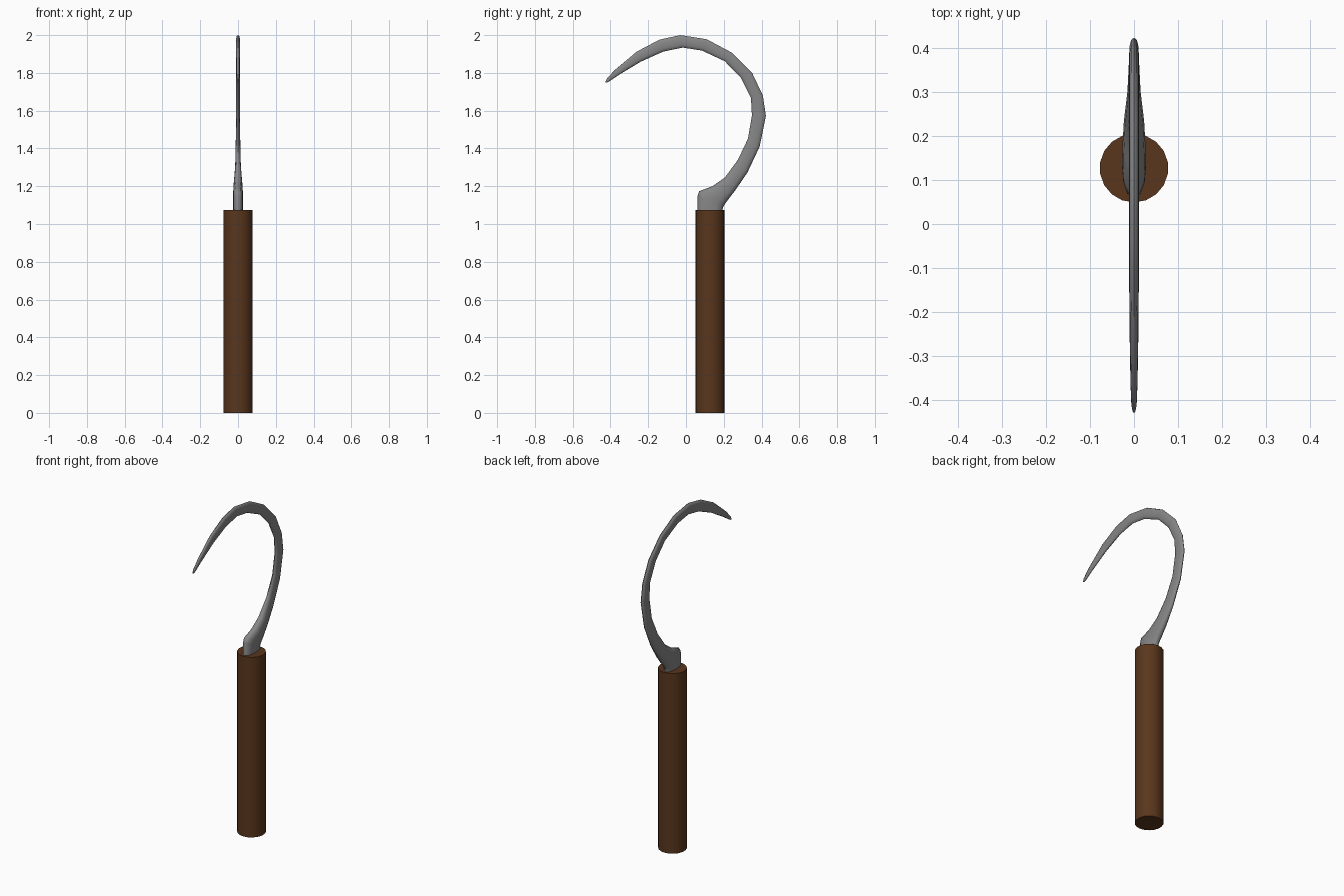
import bpy, bmesh, math

if "Cube" in bpy.data.objects:
    bpy.data.objects.remove(bpy.data.objects["Cube"])

# Wooden handle
bpy.ops.mesh.primitive_cylinder_add(vertices=18, radius=0.078, depth=1.075,
                                    location=(0, 0.127, 0.5375))
handle = bpy.context.object
handle.name = "handle"
wood = bpy.data.materials.new("wood")
wood.diffuse_color = (0.1, 0.037, 0.012, 1)
wood.use_nodes = True
wood.node_tree.nodes["Principled BSDF"].inputs["Base Color"].default_value = wood.diffuse_color
handle.data.materials.append(wood)
bpy.ops.object.shade_smooth_by_angle(angle=math.radians(40))

# Blade stations: outer edge (y, z), inner edge (y, z), half thickness in x
stations = [
    (0.190, 1.050, 0.060, 1.050, 0.026),
    (0.195, 1.085, 0.062, 1.150, 0.027),
    (0.202, 1.100, 0.070, 1.174, 0.027),
    (0.220, 1.125, 0.140, 1.200, 0.026),
    (0.262, 1.180, 0.206, 1.246, 0.023),
    (0.325, 1.272, 0.275, 1.340, 0.015),
    (0.390, 1.410, 0.328, 1.452, 0.012),
    (0.423, 1.572, 0.349, 1.574, 0.011),
    (0.407, 1.680, 0.344, 1.668, 0.011),
    (0.350, 1.800, 0.290, 1.775, 0.011),
    (0.243, 1.907, 0.205, 1.862, 0.011),
    (0.110, 1.978, 0.085, 1.918, 0.011),
    (-0.030, 2.000, -0.016, 1.934, 0.011),
    (-0.140, 1.976, -0.120, 1.913, 0.011),
    (-0.260, 1.913, -0.238, 1.860, 0.010),
    (-0.375, 1.817, -0.350, 1.793, 0.008),
    (-0.418, 1.772, -0.405, 1.756, 0.006),
    (-0.428, 1.752, -0.421, 1.748, 0.003),
]

# Loft rounded cross-sections along the hook
SIDES = 12
bm = bmesh.new()
rings = []
for oy, oz, iy, iz, t in stations:
    ring = []
    for k in range(SIDES):
        a = 2 * math.pi * k / SIDES
        c, s = math.cos(a), math.sin(a)
        f = (1 + c) / 2
        x = t * math.copysign(abs(s) ** 0.75, s)
        ring.append(bm.verts.new((x, iy + (oy - iy) * f, iz + (oz - iz) * f)))
    rings.append(ring)
for r0, r1 in zip(rings, rings[1:]):
    for k in range(SIDES):
        j = (k + 1) % SIDES
        bm.faces.new((r0[k], r0[j], r1[j], r1[k]))
bm.faces.new(rings[0])
bm.faces.new(rings[-1])
bmesh.ops.recalc_face_normals(bm, faces=bm.faces)
mesh = bpy.data.meshes.new("blade")
bm.to_mesh(mesh)
bm.free()
blade = bpy.data.objects.new("blade", mesh)
bpy.context.collection.objects.link(blade)
steel = bpy.data.materials.new("steel")
steel.diffuse_color = (0.24, 0.24, 0.24, 1)
steel.use_nodes = True
steel.node_tree.nodes["Principled BSDF"].inputs["Base Color"].default_value = steel.diffuse_color
mesh.materials.append(steel)
bpy.ops.object.select_all(action='DESELECT')
blade.select_set(True)
bpy.context.view_layer.objects.active = blade
bpy.ops.object.shade_smooth_by_angle(angle=math.radians(60))
